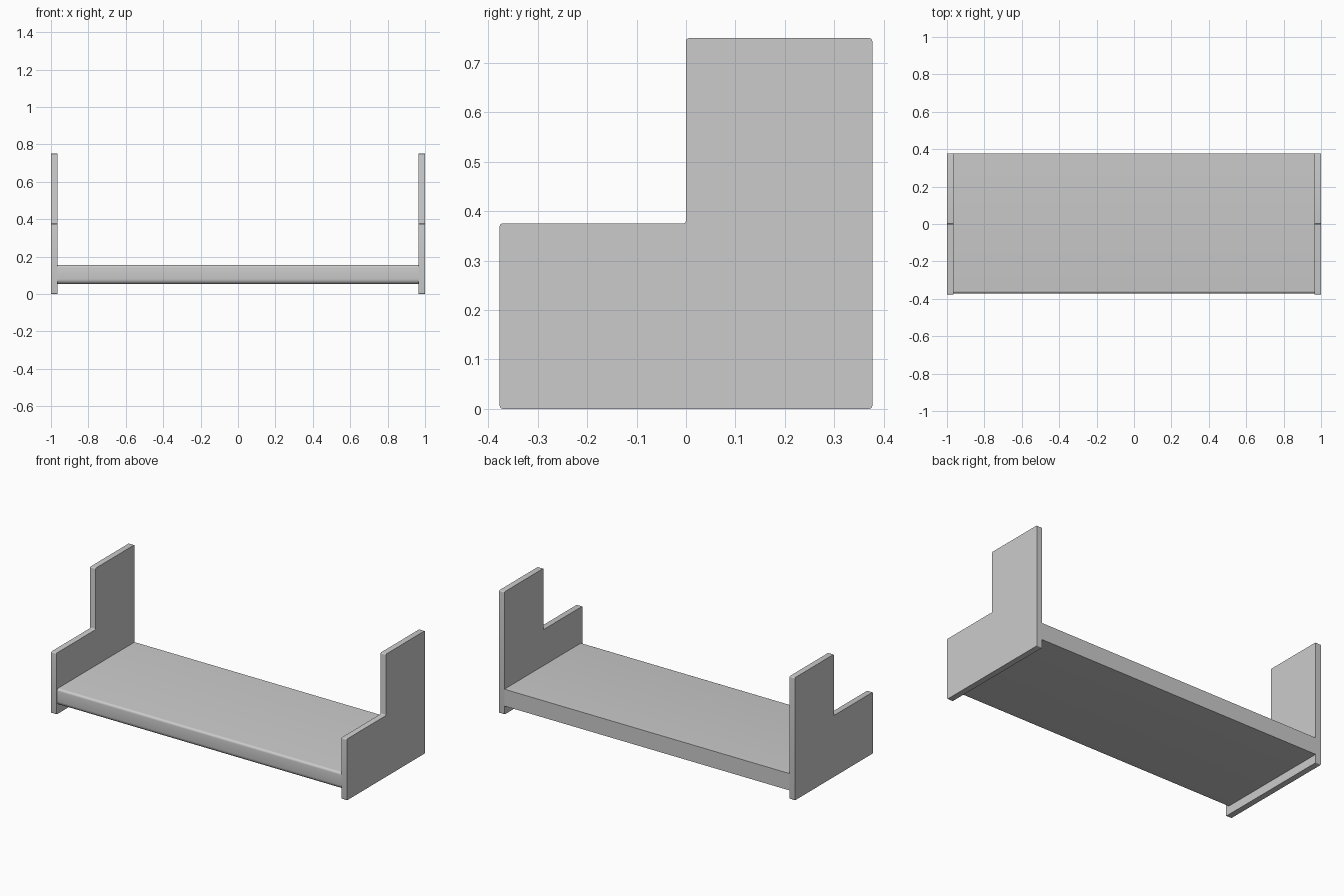
import bpy, bmesh
from math import sin, cos, pi
from mathutils import Vector

if "Cube" in bpy.data.objects:
    bpy.data.objects.remove(bpy.data.objects["Cube"])


def rounded(corners, steps=5):
    """Turn (y, z, radius) right-angle corners into a filleted outline."""
    pts = []
    n = len(corners)
    for i, (y, z, r) in enumerate(corners):
        p = Vector((y, z))
        if r == 0:
            pts.append(p)
            continue
        a = (Vector(corners[i - 1][:2]) - p).normalized() * r
        b = (Vector(corners[(i + 1) % n][:2]) - p).normalized() * r
        for k in range(steps + 1):
            t = k / steps * pi / 2
            pts.append(p + a * (1 - sin(t)) + b * (1 - cos(t)))
    return pts


def extrude_profile(name, corners, x0, x1):
    """Extrude a y-z outline along x."""
    bm = bmesh.new()
    outline = rounded(corners)
    near = [bm.verts.new((x0, p.x, p.y)) for p in outline]
    far = [bm.verts.new((x1, p.x, p.y)) for p in outline]
    bm.faces.new(near)
    bm.faces.new(far)
    for i in range(len(outline)):
        bm.faces.new((near[i - 1], near[i], far[i], far[i - 1]))
    bmesh.ops.recalc_face_normals(bm, faces=bm.faces)
    mesh = bpy.data.meshes.new(name)
    bm.to_mesh(mesh)
    bm.free()
    obj = bpy.data.objects.new(name, mesh)
    bpy.context.collection.objects.link(obj)
    bpy.ops.object.select_all(action='DESELECT')
    obj.select_set(True)
    bpy.context.view_layer.objects.active = obj
    bpy.ops.object.shade_smooth_by_angle()
    return obj


D, T, R = 0.377, 0.036, 0.006

# L-shaped end panels
panel = [(-D, 0, R), (D, 0, R), (D, 0.75, R), (0, 0.75, R),
         (0, 0.375, R), (-D, 0.375, R)]
extrude_profile("left_panel", panel, -1, -1 + T)
extrude_profile("right_panel", panel, 1 - T, 1)

# Seat slab with a rounded front edge
seat = [(-0.371, 0.052, 0.028), (D, 0.052, 0), (D, 0.155, 0), (-0.371, 0.155, 0.014)]
extrude_profile("seat", seat, -1 + T, 1 - T)
